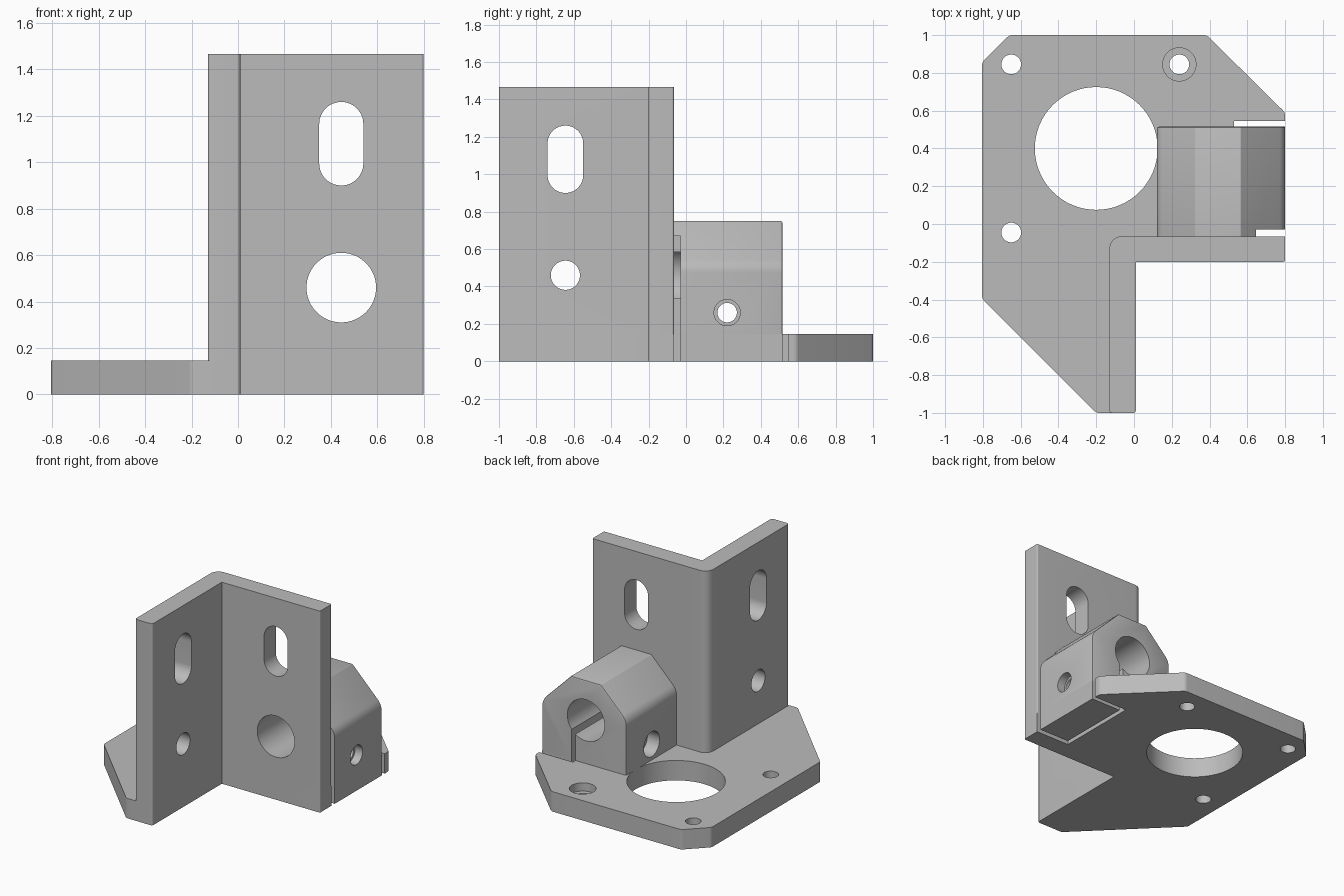
import bpy, bmesh, math
from mathutils import Vector

cube = bpy.data.objects.get("Cube")
if cube:
    bpy.data.objects.remove(cube, do_unlink=True)

# Single painted-metal colour
grey = bpy.data.materials.new("light_grey")
grey.use_nodes = True
grey.diffuse_color = (0.5, 0.5, 0.5, 1)
grey.node_tree.nodes["Principled BSDF"].inputs["Base Color"].default_value = grey.diffuse_color

BASE_TOP, WALL_TOP, CLAMP_TOP = 0.145, 1.467, 0.75
WALL_FRONT, WALL_BACK = -0.2, -0.065
BORE_X, BORE_Z = 0.445, 0.46
CLAMP_END = 0.515


def fillet(points):
    """Round each (u, v, radius) corner of a closed outline."""
    out = []
    for i, (u, v, r) in enumerate(points):
        p = Vector((u, v))
        if r == 0:
            out.append(p)
            continue
        a = (Vector(points[i - 1][:2]) - p).normalized()
        b = (Vector(points[(i + 1) % len(points)][:2]) - p).normalized()
        half = a.angle(b) / 2
        centre = p + (a + b).normalized() * r / math.sin(half)
        start = p + a * r / math.tan(half) - centre
        end = p + b * r / math.tan(half) - centre
        a0 = math.atan2(start.y, start.x)
        sweep = math.atan2(end.y, end.x) - a0
        sweep = (sweep + math.pi) % math.tau - math.pi
        n = max(4, math.ceil(abs(sweep) / math.radians(6)))
        for k in range(n + 1):
            t = a0 + sweep * k / n
            out.append(centre + Vector((math.cos(t), math.sin(t))) * r)
    return out


def prism(name, points, axis, lo, hi):
    """Extrude a filleted outline along an axis."""
    place = {"x": lambda p, w: (w, p.x, p.y),
             "y": lambda p, w: (p.x, w, p.y),
             "z": lambda p, w: (p.x, p.y, w)}[axis]
    bm = bmesh.new()
    face = bm.faces.new([bm.verts.new(place(p, lo)) for p in fillet(points)])
    top = bmesh.ops.extrude_face_region(bm, geom=[face])["geom"]
    shift = Vector(place(Vector((0, 0)), hi - lo))
    bmesh.ops.translate(bm, vec=shift, verts=[g for g in top if isinstance(g, bmesh.types.BMVert)])
    bmesh.ops.remove_doubles(bm, verts=bm.verts, dist=0.0001)
    bmesh.ops.recalc_face_normals(bm, faces=bm.faces)
    mesh = bpy.data.meshes.new(name)
    bm.to_mesh(mesh)
    bm.free()
    mesh.materials.append(grey)
    obj = bpy.data.objects.new(name, mesh)
    bpy.context.collection.objects.link(obj)
    return obj


def rect(u0, u1, v0, v1, r=0):
    return [(u0, v0, r), (u1, v0, r), (u1, v1, r), (u0, v1, r)]


def slot(u, v, r, length=0):
    """Round hole, or an upright slot when given a straight length."""
    h = r + length / 2
    return rect(u - r, u + r, v - h, v + h, r)


def cut(obj, outline, axis, lo, hi):
    cutter = prism("cutter", outline, axis, lo, hi)
    cutter.hide_render = True
    mod = obj.modifiers.new("cut", "BOOLEAN")
    mod.operation, mod.solver, mod.object = "DIFFERENCE", "EXACT", cutter
    bpy.context.view_layer.objects.active = obj
    bpy.ops.object.modifier_apply(modifier=mod.name)
    bpy.data.objects.remove(cutter, do_unlink=True)


# Base plate with clipped corners
base = prism("base_plate", [
    (-0.805, 0.855, 0.04), (-0.66, 1, 0.04), (0.385, 1, 0.04), (0.8, 0.59, 0.04),
    (0.8, WALL_FRONT, 0.01), (0.01, WALL_FRONT, 0), (0.01, -1, 0.015),
    (-0.2, -1, 0.04), (-0.805, -0.395, 0.04)], "z", 0, BASE_TOP)
cut(base, slot(-0.2, 0.4, 0.325), "z", -0.1, 0.3)
for x, y in ((-0.65, 0.845), (-0.65, -0.045), (0.24, 0.845)):
    cut(base, slot(x, y, 0.052), "z", -0.1, 0.3)
cut(base, slot(0.24, 0.845, 0.088), "z", 0.085, 0.3)

# Upright angle wall
wall = prism("angle_wall", [
    (-0.13, -1, 0.015), (0.01, -1, 0.015), (0.01, WALL_FRONT, 0), (0.8, WALL_FRONT, 0.01),
    (0.8, WALL_BACK, 0.01), (-0.13, WALL_BACK, 0.065)], "z", BASE_TOP, WALL_TOP)
cut(wall, slot(BORE_X, BORE_Z, 0.15), "y", -0.3, 0.1)
cut(wall, slot(BORE_X, 1.08, 0.095, 0.17), "y", -0.3, 0.1)
cut(wall, slot(-0.645, BORE_Z, 0.078), "x", -0.3, 0.2)
cut(wall, slot(-0.645, 1.08, 0.095, 0.17), "x", -0.3, 0.2)

# Clamp block with sloped shoulders
clamp = prism("clamp_block", [
    (0.122, BASE_TOP, 0), (0.8, BASE_TOP, 0), (0.8, 0.515, 0.1),
    (0.565, CLAMP_TOP, 0.01), (0.325, CLAMP_TOP, 0.01), (0.122, 0.547, 0.1)],
    "y", WALL_BACK, CLAMP_END)
bm = bmesh.new()
bm.from_mesh(clamp.data)
rim = [e for e in bm.edges if all(v.co.y > CLAMP_END - 0.001 for v in e.verts)
       and any(v.co.z > BASE_TOP + 0.001 for v in e.verts)]
bmesh.ops.bevel(bm, geom=rim, offset=0.01, segments=2, profile=0.5, affect="EDGES")
bm.to_mesh(clamp.data)
bm.free()
cut(clamp, slot(BORE_X, BORE_Z, 0.15), "y", -0.3, 0.7)

# Relief slits that free the clamp jaw
for part in (base, clamp):
    cut(part, rect(0.53, 0.9, -0.1, 0.67), "y", WALL_BACK, -0.03)
    cut(part, rect(0.53, 0.56, -0.1, BORE_Z), "y", WALL_BACK, 0.545)
cut(base, rect(0.53, 0.9, -0.1, 0.3), "y", CLAMP_END, 0.545)

# Pinch bolt hole with a recess at each end
for r, lo, hi in ((0.052, 0, 1), (0.07, 0.74, 1), (0.09, 0, 0.22)):
    cut(clamp, slot(0.22, 0.26, r), "x", lo, hi)

# Smooth the rounds, keep the corners crisp
for part in (base, wall, clamp):
    bpy.ops.object.select_all(action="DESELECT")
    part.select_set(True)
    bpy.context.view_layer.objects.active = part
    bpy.ops.object.shade_smooth_by_angle(angle=math.radians(30))
